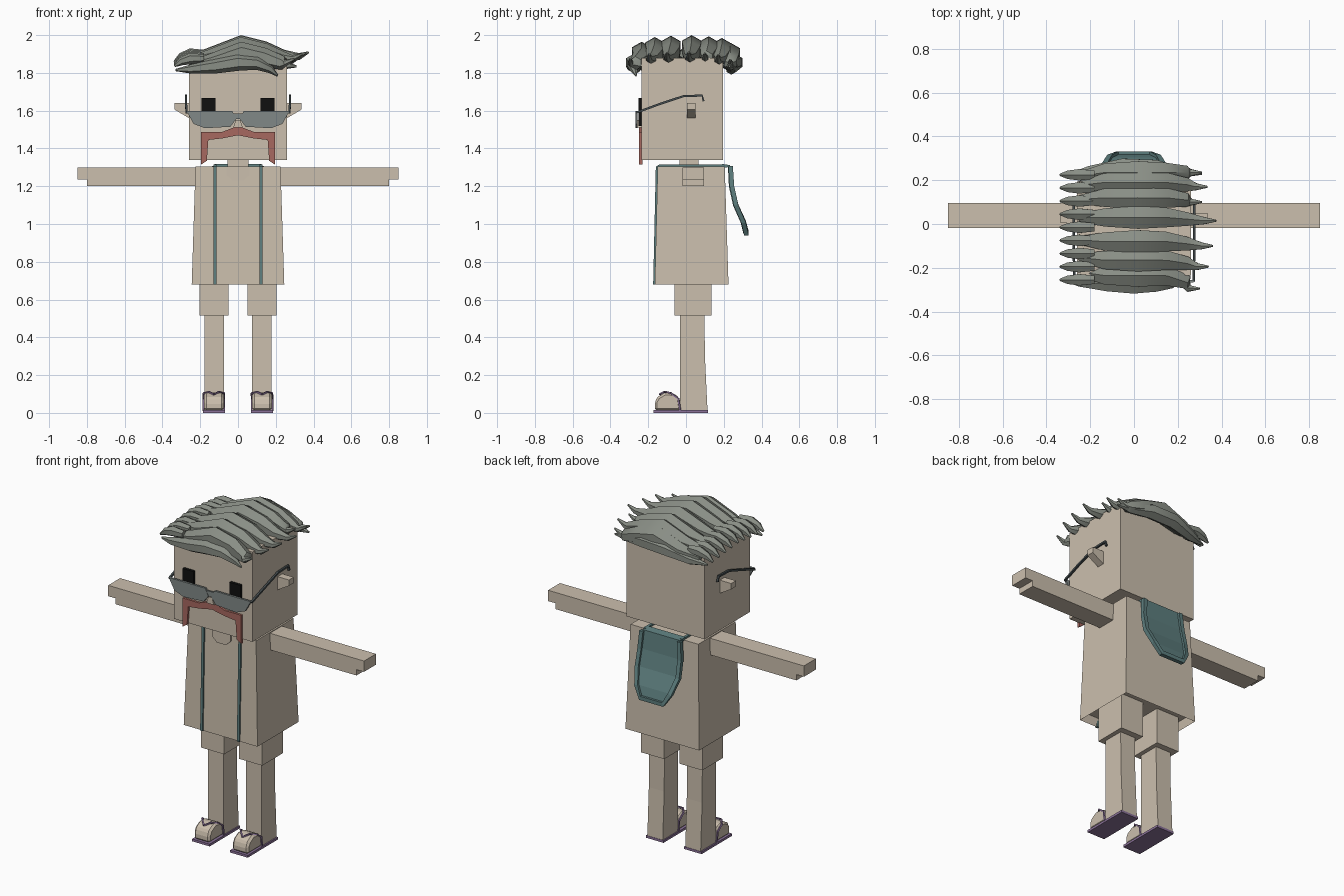
import bpy, bmesh, math
from mathutils import Vector

if "Cube" in bpy.data.objects:
    bpy.data.objects.remove(bpy.data.objects["Cube"])


def material(name, r, g, b):
    m = bpy.data.materials.new(name)
    m.use_nodes = True
    m.diffuse_color = (r, g, b, 1)
    m.node_tree.nodes["Principled BSDF"].inputs["Base Color"].default_value = (r, g, b, 1)
    return m


SKIN = material("beige", .60, .52, .42)
HAIR = material("grey_green", .25, .27, .235)
TEAL = material("teal", .11, .21, .21)
BLACK = material("black", .005, .005, .005)
RED = material("brick_red", .39, .14, .115)
LENS = material("lens_grey", .22, .25, .245)
FRAME = material("dark_grey", .06, .075, .08)
PURPLE = material("purple", .26, .17, .32)


def finish(bm, name, mat):
    bmesh.ops.recalc_face_normals(bm, faces=bm.faces)
    me = bpy.data.meshes.new(name)
    bm.to_mesh(me)
    bm.free()
    me.materials.append(mat)
    ob = bpy.data.objects.new(name, me)
    bpy.context.collection.objects.link(ob)
    return ob


def prism(name, mat, profile, axis, lo, hi, flip=1):
    """Extrude a 2D outline along x or y; flip mirrors it across x."""
    bm = bmesh.new()
    rings = []
    for d in (lo, hi):
        pts = [(d, a, b) if axis == "x" else (a, d, b) for a, b in profile]
        rings.append([bm.verts.new((x * flip, y, z)) for x, y, z in pts])
    n = len(profile)
    bm.faces.new(rings[0])
    bm.faces.new(rings[1])
    for i in range(n):
        j = (i + 1) % n
        bm.faces.new((rings[0][i], rings[0][j], rings[1][j], rings[1][i]))
    return finish(bm, name, mat)


def box(name, mat, x0, x1, y0, y1, z0, z1, flip=1):
    return prism(name, mat, [(x0, z0), (x1, z0), (x1, z1), (x0, z1)], "y", y0, y1, flip)


def sweep(name, mat, pts, radii, sides=4, ref=(0, 0, 1), flip=1, flat=1.0):
    """Tube through points with a radius per point; flat squashes it along ref."""
    pts = [Vector((p[0] * flip, p[1], p[2])) for p in pts]
    if not isinstance(radii, (list, tuple)):
        radii = [radii] * len(pts)
    bm = bmesh.new()
    rings = []
    for i, p in enumerate(pts):
        t = (pts[min(i + 1, len(pts) - 1)] - pts[max(i - 1, 0)]).normalized()
        side = Vector(ref).cross(t).normalized()
        up = t.cross(side)
        ring = []
        for k in range(sides):
            a = 2 * math.pi * (k + .5) / sides
            ring.append(bm.verts.new(p + radii[i] * (side * math.cos(a) + up * math.sin(a) * flat)))
        rings.append(ring)
    for r0, r1 in zip(rings, rings[1:]):
        for k in range(sides):
            j = (k + 1) % sides
            bm.faces.new((r0[k], r0[j], r1[j], r1[k]))
    bm.faces.new(rings[0])
    bm.faces.new(rings[-1])
    return finish(bm, name, mat)


def smooth(ob):
    bpy.ops.object.select_all(action="DESELECT")
    ob.select_set(True)
    bpy.context.view_layer.objects.active = ob
    bpy.ops.object.shade_smooth_by_angle(angle=math.radians(40))


# Head and neck
box("head", SKIN, -.26, .26, -.235, .195, 1.34, 1.88)
box("neck", SKIN, -.055, .055, -.035, .065, 1.25, 1.35)
prism("collar_patch", SKIN, [(-.062, 1.3), (-.062, 1.26), (-.03, 1.23), (.03, 1.23),
                             (.062, 1.26), (.062, 1.3)], "y", -.158, -.15)

# Coat: flared box with a hollow hem
bm = bmesh.new()
rows = []
for hx, y0, y1, z in ((.245, -.165, .225, .68), (.225, -.15, .205, 1.305)):
    rows.append([bm.verts.new(c) for c in ((-hx, y0, z), (hx, y0, z), (hx, y1, z), (-hx, y1, z))])
for k in range(4):
    j = (k + 1) % 4
    bm.faces.new((rows[0][k], rows[0][j], rows[1][j], rows[1][k]))
bm.faces.new(rows[1])
hem = bm.faces.new(rows[0])
bmesh.ops.recalc_face_normals(bm, faces=bm.faces)
bmesh.ops.inset_region(bm, faces=[hem], thickness=.015)
bmesh.ops.translate(bm, verts=hem.verts, vec=(0, 0, .05))
finish(bm, "coat", SKIN)

for s, side in ((1, "left"), (-1, "right")):
    # Arm with a stepped hand
    prism("arm_" + side, SKIN, [(.21, 1.2), (.80, 1.2), (.80, 1.235), (.85, 1.235),
                                (.85, 1.3), (.21, 1.3)], "y", -.018, .095, s)
    # Shorts and leg
    box("shorts_" + side, SKIN, .05, .203, -.06, .135, .515, .74, s)
    prism("leg_" + side, SKIN, [(-.032, .01), (.114, .01), (.1, .3), (.098, .53), (-.032, .53)],
          "x", .075, .177, s)
    # Foot and sandal
    foot = prism("foot_" + side, SKIN, [(-.165, .012), (-.165, .06), (-.15, .085), (-.11, .108),
                                        (-.065, .104), (-.035, .08), (-.025, .012)], "x", .075, .18, s)
    bev = foot.modifiers.new("rounding", "BEVEL")
    bev.width = .012
    bev.segments = 1
    box("sole_" + side, PURPLE, .068, .185, -.172, .116, 0, .014, s)
    for edge, part in ((.073, "inner"), (.182, "outer")):
        sweep("sandal_strap_%s_%s" % (part, side), PURPLE,
              [(.128, -.14, .098), ((.128 + edge) / 2, -.115, .112), (edge, -.08, .104),
               (edge, -.04, .075), (edge, -.03, .01)], .006, 4, (.3, 1, .2), s)
    # Ear
    prism("ear_" + side, SKIN, [(.25, 1.555), (.335, 1.605), (.335, 1.64), (.25, 1.64)],
          "y", .005, .05, s)
    # Eye and glasses
    box("eye_" + side, BLACK, .12, .192, -.252, -.23, 1.52, 1.667, s)
    prism("lens_" + side, LENS, [(.272, 1.597), (.03, 1.597), (.01, 1.555), (.04, 1.515),
                                 (.175, 1.507), (.235, 1.53)], "y", -.268, -.256, s)
    sweep("glasses_arm_" + side, FRAME,
          [(.272, -.262, 1.59), (.275, -.14, 1.635), (.275, -.013, 1.677), (.275, .085, 1.68),
           (.275, .093, 1.65)], .008, 4, (1, 0, 0), s)
    # Backpack strap, up the chest and over the shoulder
    sweep("strap_" + side, TEAL, [(.122, -.166, .68), (.122, -.152, 1.303), (.122, -.14, 1.308),
                                  (.122, .22, 1.308)], .011, 4, (1, 0, 0), s)

# Nose and bridge
prism("nose", SKIN, [(-.025, 1.51), (.025, 1.51), (.012, 1.55), (-.012, 1.55)], "y", -.265, -.23)
box("glasses_bridge", LENS, -.028, .028, -.266, -.256, 1.555, 1.585)

# Moustache: half outline mirrored
half = [(.085, 1.487), (.195, 1.487), (.195, 1.315), (.165, 1.335), (.157, 1.445), (.085, 1.453)]
outline = [(0, 1.52)] + half + [(0, 1.47)] + [(-x, z) for x, z in reversed(half)]
prism("moustache", RED, outline, "y", -.248, -.23)

# Hanging back panel with raised rim
panel = [(.125, .19, 1.31), (.125, .228, 1.306), (.133, .235, 1.2), (.135, .257, 1.1),
         (.11, .297, 1.01), (.075, .312, .95)]
bm = bmesh.new()
grid = [[bm.verts.new((h * k, y, z)) for k in (-1, 1)] for h, y, z in panel]
for a, b in zip(grid, grid[1:]):
    bm.faces.new((a[0], a[1], b[1], b[0]))
sheet = finish(bm, "back_panel", TEAL)
thick = sheet.modifiers.new("thickness", "SOLIDIFY")
thick.thickness = .016
thick.offset = 0
rim = [(h, y + .008, z) for h, y, z in panel[1:]]
rim += [(-x, y, z) for x, y, z in reversed(rim)]
sweep("back_panel_rim", TEAL, rim, .017, 4, (0, 1, 0))

# Long swept locks across the crown: y at the middle, y at the tip, tip x, drop
locks = [(-.235, -.295, .30, .035), (-.165, -.195, .34, .01), (-.08, -.10, .36, .003),
         (.03, .015, .375, 0), (.12, .10, .31, .006), (.19, .17, .335, .015),
         (.235, .235, .31, .04)]
for i, (y, tip_y, tip_x, drop) in enumerate(locks):
    base = y * .93
    path = [(-.25, base, 1.875), (-.13, y, 1.893), (.02, y, 1.94), (.14, y, 1.915),
            (.24, (y + tip_y) / 2, 1.887), (tip_x - .05, tip_y, 1.887), (tip_x, tip_y, 1.91)]
    path = [(a, b, c - drop) for a, b, c in path]
    smooth(sweep("crown_lock_%d" % (i + 1), HAIR, path,
                 [.022, .048, .06, .052, .036, .018, .005], 6))

# Short tufts along the right edge
for i in range(9):
    y = -.255 + i * .06
    dip = abs(i - 4) * .006
    smooth(sweep("side_tuft_%d" % (i + 1), HAIR,
                 [(-.18, y, 1.9 - dip), (-.25, y, 1.9 - dip), (-.3, y, 1.885 - dip),
                  (-.337, y, 1.86 - dip)], [.022, .03, .022, .006], 6))

# Drooping locks over the brow and the back of the head
smooth(sweep("brow_lock", HAIR,
             [(-.33, -.25, 1.815), (-.25, -.265, 1.82), (-.12, -.275, 1.835), (0, -.28, 1.855),
              (.1, -.28, 1.85), (.17, -.275, 1.82), (.21, -.265, 1.785)],
             [.006, .024, .038, .044, .034, .022, .005], 6))
smooth(sweep("nape_lock", HAIR,
             [(-.3, .225, 1.81), (-.2, .24, 1.82), (-.05, .26, 1.855), (.1, .255, 1.86),
              (.22, .235, 1.84), (.31, .23, 1.835)],
             [.006, .03, .045, .044, .026, .006], 6))
